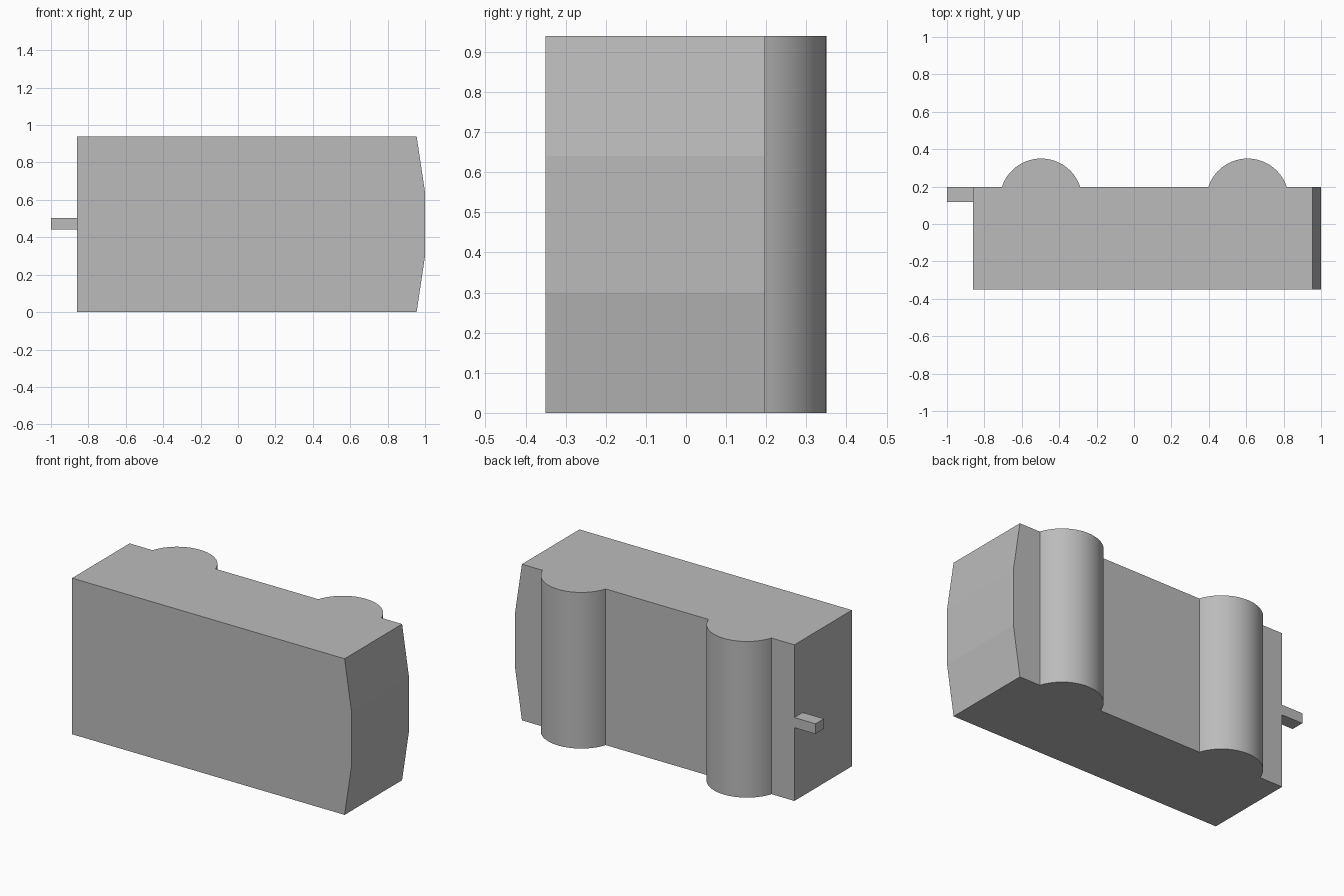
import bpy
import bmesh
from math import asin, sin, cos, radians
from mathutils import Vector

if "Cube" in bpy.data.objects:
    bpy.data.objects.remove(bpy.data.objects["Cube"])

HEIGHT = 0.94
FRONT, BACK = -0.35, 0.197

# Mid-grey finish shared by all parts
grey = bpy.data.materials.new("mid_grey")
grey.diffuse_color = (0.5, 0.5, 0.5, 1)
grey.use_nodes = True
grey.node_tree.nodes["Principled BSDF"].inputs["Base Color"].default_value = grey.diffuse_color


def extrude_profile(name, points, direction, smooth=False):
    """Fill a closed 3D outline and extrude it into a solid."""
    bm = bmesh.new()
    face = bm.faces.new([bm.verts.new(p) for p in points])
    result = bmesh.ops.extrude_face_region(bm, geom=[face], use_keep_orig=True)
    verts = [g for g in result["geom"] if isinstance(g, bmesh.types.BMVert)]
    bmesh.ops.translate(bm, verts=verts, vec=Vector(direction))
    bmesh.ops.recalc_face_normals(bm, faces=bm.faces)
    mesh = bpy.data.meshes.new(name)
    bm.to_mesh(mesh)
    bm.free()
    mesh.materials.append(grey)
    obj = bpy.data.objects.new(name, mesh)
    bpy.context.collection.objects.link(obj)
    if smooth:
        bpy.ops.object.select_all(action='DESELECT')
        obj.select_set(True)
        bpy.context.view_layer.objects.active = obj
        bpy.ops.object.shade_smooth_by_angle(angle=radians(30))
    return obj


# Main block with a faceted, slightly bulging end
side = [(-0.86, 0), (0.955, 0), (1.0, 0.30), (1.0, 0.64),
        (0.955, HEIGHT), (-0.86, HEIGHT)]
extrude_profile("body", [(x, FRONT, z) for x, z in side], (0, BACK - FRONT, 0))

# Two rounded columns rising out of the back, flush at top and bottom
half_width, depth, segments = 0.21, 0.153, 28
radius = (half_width ** 2 + depth ** 2) / (2 * depth)
centre_y = BACK + depth - radius
half_angle = asin(half_width / radius)
for name, cx in (("left_column", -0.497), ("right_column", 0.607)):
    angles = [half_angle * (2 * i / segments - 1) for i in range(segments + 1)]
    arc = [(cx + radius * sin(a), centre_y + radius * cos(a), 0) for a in angles]
    extrude_profile(name, arc, (0, 0, HEIGHT), smooth=True)

# Small square peg on the flat end
peg = [(0.117, 0.441), (BACK, 0.441), (BACK, 0.502), (0.117, 0.502)]
extrude_profile("peg", [(-1.0, y, z) for y, z in peg], (0.14, 0, 0))
